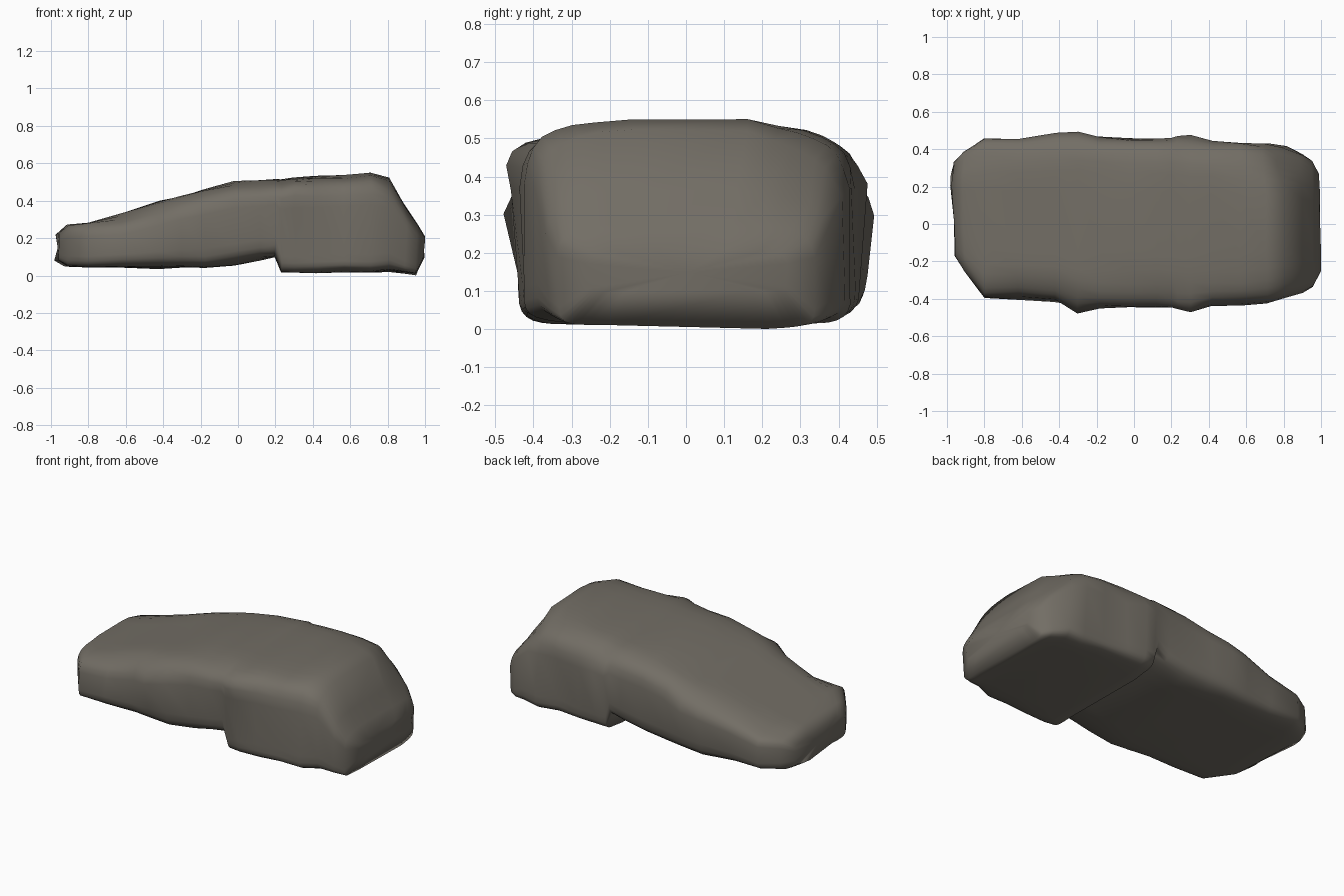
import bpy, bmesh, math
from mathutils import Vector, noise

cube = bpy.data.objects.get("Cube")
if cube:
    bpy.data.objects.remove(cube, do_unlink=True)

# Weathered stone colour
stone = bpy.data.materials.new("warm grey stone")
stone.use_nodes = True
colour = (0.17, 0.155, 0.13, 1)
stone.diffuse_color = colour
bsdf = stone.node_tree.nodes["Principled BSDF"]
bsdf.inputs["Base Color"].default_value = colour
bsdf.inputs["Roughness"].default_value = 0.9

# Sections along the rock: x, bottom, top, front y, back y
sections = [
    (-0.955, 0.08, 0.22, -0.17, 0.33),
    (-0.91, 0.05, 0.27, -0.25, 0.39),
    (-0.80, 0.045, 0.285, -0.39, 0.455),
    (-0.62, 0.04, 0.335, -0.41, 0.455),
    (-0.42, 0.035, 0.40, -0.415, 0.47),
    (-0.30, 0.04, 0.43, -0.43, 0.475),
    (-0.18, 0.04, 0.465, -0.445, 0.465),
    (-0.02, 0.055, 0.50, -0.445, 0.455),
    (0.12, 0.08, 0.51, -0.44, 0.455),
    (0.20, 0.10, 0.515, -0.44, 0.455),
    (0.23, 0.015, 0.515, -0.44, 0.455),
    (0.30, 0.015, 0.525, -0.44, 0.45),
    (0.42, 0.015, 0.53, -0.44, 0.445),
    (0.57, 0.02, 0.535, -0.435, 0.435),
    (0.71, 0.01, 0.55, -0.425, 0.435),
    (0.81, 0.025, 0.52, -0.395, 0.42),
    (0.90, 0.015, 0.365, -0.365, 0.375),
    (0.955, 0.01, 0.275, -0.335, 0.34),
    (0.995, 0.10, 0.205, -0.25, 0.27),
]

# Chips and spurs: position, push, reach
spurs = [
    ((-0.29, -0.43, 0.31), (0, -0.06, 0), 0.13),
    ((0.29, -0.42, 0.43), (0, -0.05, 0.02), 0.12),
    ((0.30, 0.44, 0.35), (0, 0.03, 0.02), 0.13),
    ((-0.36, 0.46, 0.28), (0, 0.03, 0), 0.13),
    ((0.76, 0.40, 0.30), (0, 0.03, 0), 0.12),
    ((0.82, 0.36, 0.47), (-0.05, -0.05, -0.04), 0.22),
    ((-0.955, 0.22, 0.15), (-0.045, 0, 0), 0.18),
    ((-0.32, 0.24, 0.42), (0, 0, -0.025), 0.08),
    ((0.50, -0.43, 0.14), (0, 0.03, 0), 0.12),
    ((0.62, 0.43, 0.15), (0, -0.03, 0), 0.12),
    ((-0.55, -0.40, 0.32), (0, 0.03, -0.04), 0.22),
]


def power(value, squareness):
    return math.copysign(abs(value) ** (2 / squareness), value)


def weather(point):
    """Uneven surface, kept gentle at the base, plus local spurs."""
    moved = point + noise.noise_vector(point * 4.5) * 0.01
    moved += noise.noise_vector(point * 11) * 0.006
    for place, push, reach in spurs:
        fade = max(0, 1 - (point - Vector(place)).length / reach)
        moved += Vector(push) * fade
    moved.z = max(moved.z, 0)
    return moved


# Loft the body: softer above, squarer below, squarest under the thick end
bm = bmesh.new()
count = 32
rings = []
for x, low, high, front, back in sections:
    ring = []
    for i in range(count):
        a = math.tau * (i + 0.5) / count
        square = 4.5 if math.sin(a) > 0 else 10 if x > 0.21 else 6.5
        y = (front + back) / 2 + (back - front) / 2 * power(math.cos(a), square)
        z = (low + high) / 2 + (high - low) / 2 * power(math.sin(a), square)
        ring.append(bm.verts.new(weather(Vector((x, y, z)))))
    rings.append(ring)
for a, b in zip(rings, rings[1:]):
    for i in range(count):
        j = (i + 1) % count
        bm.faces.new((a[i], a[j], b[j], b[i]))

# Close both ends
for ring in (rings[0], rings[-1]):
    middle = bm.verts.new(sum((v.co for v in ring), Vector()) / count)
    for i in range(count):
        bm.faces.new((ring[i], ring[(i + 1) % count], middle))
bmesh.ops.recalc_face_normals(bm, faces=bm.faces)

mesh = bpy.data.meshes.new("rock")
bm.to_mesh(mesh)
bm.free()
mesh.materials.append(stone)
rock = bpy.data.objects.new("rock", mesh)
bpy.context.collection.objects.link(rock)
bpy.context.view_layer.objects.active = rock
rock.select_set(True)
bpy.ops.object.shade_smooth_by_angle(angle=math.radians(75))
